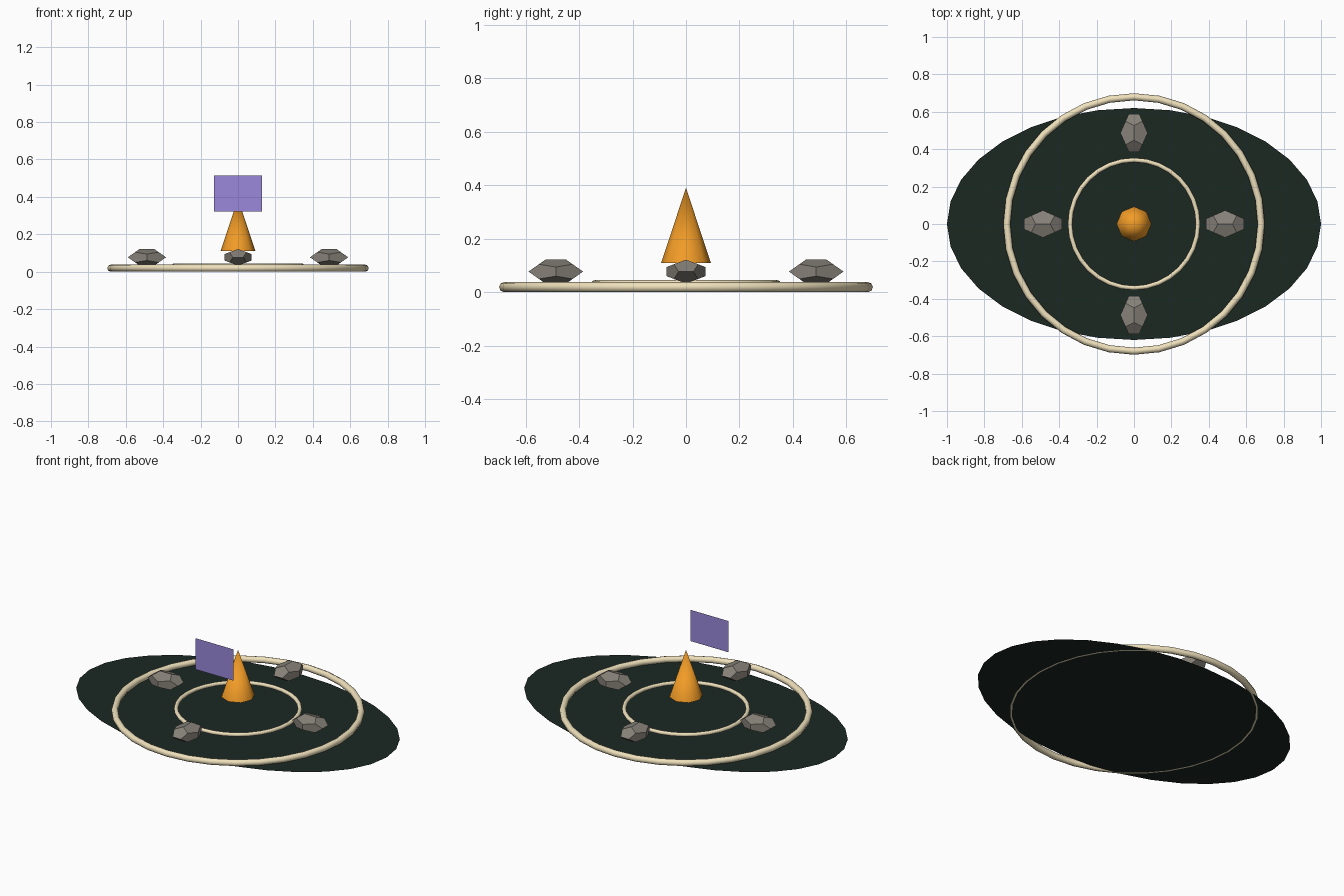
import bpy, bmesh, math
from mathutils import Vector

if "Cube" in bpy.data.objects:
    bpy.data.objects.remove(bpy.data.objects["Cube"])


def material(name, rgb):
    m = bpy.data.materials.new(name)
    m.diffuse_color = (*rgb, 1)
    m.use_nodes = True
    m.node_tree.nodes["Principled BSDF"].inputs["Base Color"].default_value = m.diffuse_color
    return m


def finish(name, mat, smooth=None):
    ob = bpy.context.object
    ob.name = name
    ob.data.materials.append(mat)
    if smooth:
        bpy.ops.object.shade_smooth_by_angle(angle=math.radians(smooth))
    return ob


moss = material("dark_green", (0.011, 0.021, 0.016))
cream = material("cream", (0.86, 0.75, 0.50))
stone = material("stone_grey", (0.24, 0.22, 0.19))
flame = material("orange", (0.88, 0.33, 0.02))
violet = material("violet", (0.32, 0.25, 0.70))

# flat oval ground, a single sheet
bpy.ops.mesh.primitive_circle_add(vertices=32, radius=1, fill_type='NGON', location=(0, 0, 0.002))
bpy.context.object.scale = (1, 0.62, 1)
finish("oval_ground", moss)

# two rings
for name, R, r, z in (("outer_ring", 0.68, 0.019, 0.019), ("inner_ring", 0.342, 0.012, 0.033)):
    bpy.ops.mesh.primitive_torus_add(major_radius=R, minor_radius=r, major_segments=32,
                                     minor_segments=8, location=(0, 0, z))
    finish(name, cream, 60)

# floating cone flame
bpy.ops.mesh.primitive_cone_add(vertices=8, radius1=0.093, depth=0.28, location=(0, 0, 0.25))
finish("flame_cone", flame, 60)

# upright panel in front of the flame
bpy.ops.mesh.primitive_plane_add(size=1, location=(0, -0.226, 0.418), rotation=(math.pi / 2, 0, 0))
bpy.context.object.scale = (0.254, 0.19, 1)
finish("floating_panel", violet)


# squashed dodecahedron rock, long axis along x
def rock_mesh():
    g = (1 + math.sqrt(5)) / 2
    pts = [(x, y, z) for x in (-1, 1) for y in (-1, 1) for z in (-1, 1)]
    for s in (-1, 1):
        for t in (-1, 1):
            pts += [(s * g, t / g, 0), (0, s * g, t / g), (t / g, 0, s * g)]
    bm = bmesh.new()
    for p in pts:
        bm.verts.new(p)
    bmesh.ops.convex_hull(bm, input=bm.verts[:])
    bmesh.ops.dissolve_limit(bm, angle_limit=0.05, verts=bm.verts[:], edges=bm.edges[:])
    bmesh.ops.scale(bm, vec=Vector((0.102, 0.073, 0.0445)) / g, verts=bm.verts[:])
    bmesh.ops.recalc_face_normals(bm, faces=bm.faces[:])
    me = bpy.data.meshes.new("rock")
    bm.to_mesh(me)
    bm.free()
    me.materials.append(stone)
    return me


# four rocks around the flame
mesh = rock_mesh()
for i in range(4):
    a = i * math.pi / 2
    rock = bpy.data.objects.new(f"rock_{i + 1}", mesh)
    rock.location = (0.487 * math.cos(a), 0.487 * math.sin(a), 0.077)
    rock.rotation_euler.z = a
    bpy.context.collection.objects.link(rock)
